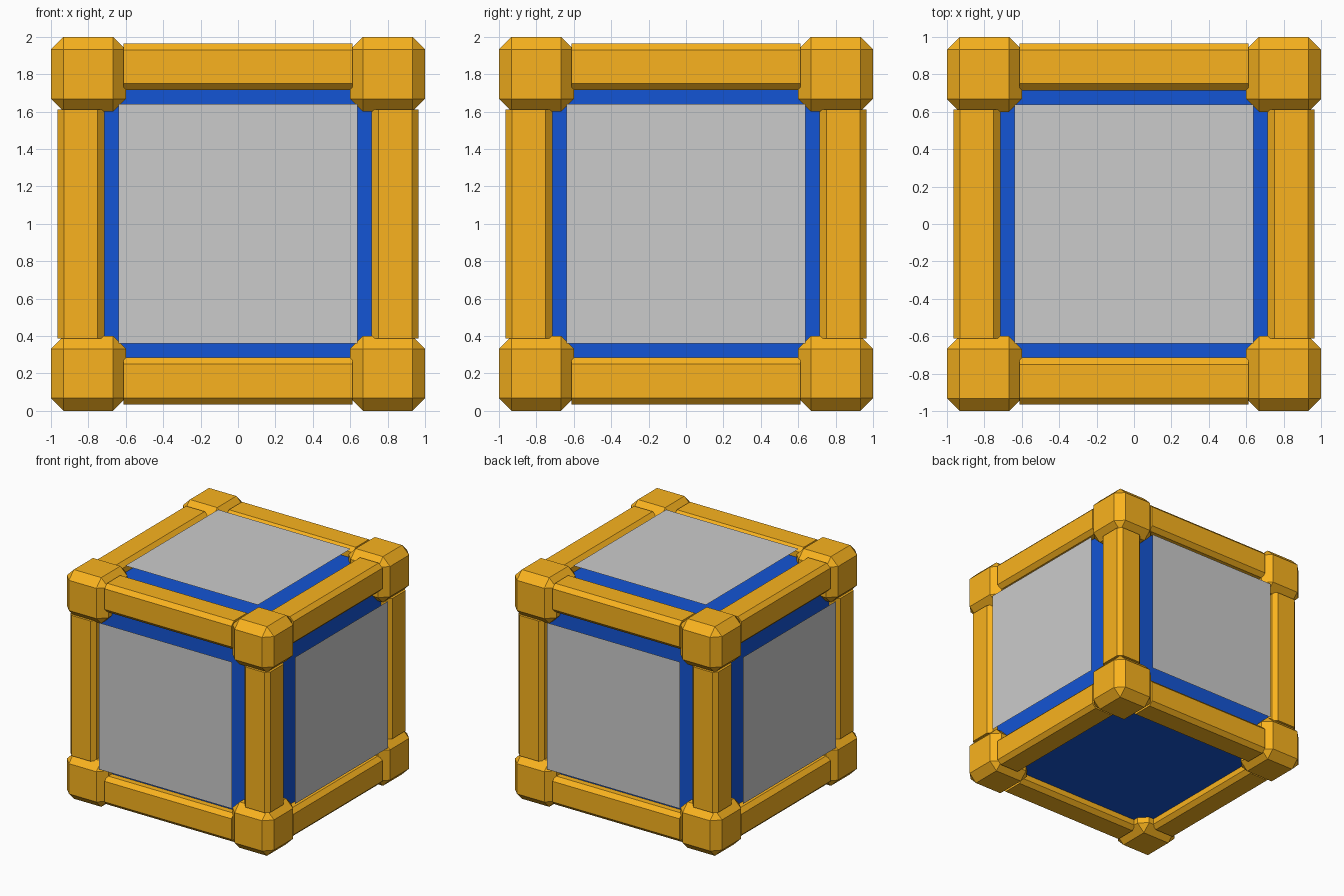
import bpy, bmesh
from math import pi
from mathutils import Matrix, Vector
from itertools import product

if "Cube" in bpy.data.objects:
    bpy.data.objects.remove(bpy.data.objects["Cube"])

CENTRE = Vector((0, 0, 1))


def material(name, rgb):
    m = bpy.data.materials.new(name)
    m.diffuse_color = (*rgb, 1)
    m.use_nodes = True
    m.node_tree.nodes["Principled BSDF"].inputs["Base Color"].default_value = m.diffuse_color
    return m


gold = material("gold", (0.95, 0.45, 0.013))
blue = material("blue", (0.007, 0.09, 0.66))


def add_object(name, bm, mat=None):
    bmesh.ops.recalc_face_normals(bm, faces=bm.faces)
    me = bpy.data.meshes.new(name)
    bm.to_mesh(me)
    bm.free()
    ob = bpy.data.objects.new(name, me)
    bpy.context.collection.objects.link(ob)
    if mat:
        me.materials.append(mat)
    return ob


def box(name, pos, size, mat, bevel=0, axis=None):
    """Box with chamfered edges; with an axis, only edges along it are cut."""
    bm = bmesh.new()
    bmesh.ops.create_cube(bm, size=1)
    bmesh.ops.scale(bm, vec=size, verts=bm.verts)
    if bevel:
        edges = [e for e in bm.edges if axis is None
                 or abs((e.verts[0].co - e.verts[1].co)[axis]) > 1e-4]
        bmesh.ops.bevel(bm, geom=edges, offset=bevel, segments=1,
                        profile=0.5, affect='EDGES')
    bmesh.ops.translate(bm, vec=CENTRE + Vector(pos), verts=bm.verts)
    return add_object(name, bm, mat)


# Inner blue core
box("core", (0, 0, 0), (1.76, 1.76, 1.76), blue)

# Eight chamfered corner blocks
for signs in product((-1, 1), repeat=3):
    box("corner_block", [0.8 * s for s in signs], (0.4, 0.4, 0.4), gold, 0.068)

# Twelve edge beams, four along each axis
for axis in range(3):
    for a, b in product((-1, 1), repeat=2):
        pos, size = [0.84 * a, 0.84 * b], [0.25, 0.25]
        pos.insert(axis, 0)
        size.insert(axis, 1.225)
        box("edge_beam", pos, size, gold, 0.035, axis)

# Five flat grey panels: top and four sides, none underneath
turns = [("top_panel", Matrix.Identity(4))]
for i, side in enumerate(("front", "right", "back", "left")):
    turns.append((side + "_panel",
                  Matrix.Rotation(i * pi / 2, 4, 'Z') @ Matrix.Rotation(pi / 2, 4, 'X')))
for name, turn in turns:
    bm = bmesh.new()
    bmesh.ops.create_grid(bm, x_segments=1, y_segments=1, size=0.64,
                          matrix=Matrix.Translation(CENTRE) @ turn
                          @ Matrix.Translation((0, 0, 1)))
    ob = add_object(name, bm)
    # make sure the panel faces outward
    face = ob.data.polygons[0]
    if face.normal.dot(face.center - CENTRE) < 0:
        ob.data.flip_normals()
